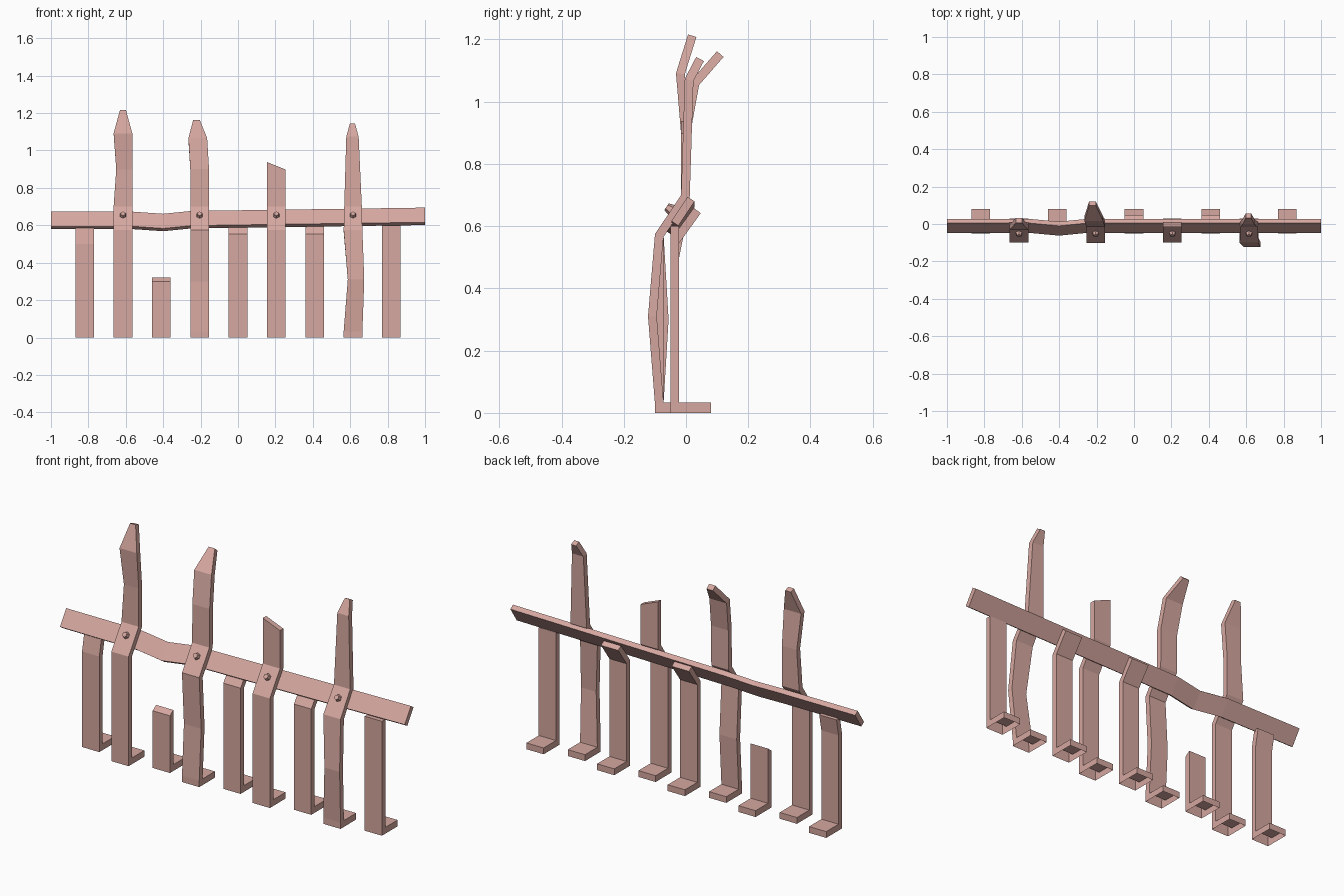
import bpy, bmesh, math
from mathutils import Vector

cube = bpy.data.objects.get("Cube")
if cube:
    bpy.data.objects.remove(cube, do_unlink=True)

mat = bpy.data.materials.new("dusty_pink")
mat.use_nodes = True
PINK = (0.67, 0.39, 0.35, 1)
mat.diffuse_color = PINK
mat.node_tree.nodes["Principled BSDF"].inputs["Base Color"].default_value = PINK

T = 0.014        # half thickness of a slat
W = 0.05         # half width of a slat
FOOT_H = 0.033
FOOT_D = 0.102
FRONT, REAR = -0.086, -0.036


def finish(name, bm):
    bmesh.ops.recalc_face_normals(bm, faces=bm.faces)
    mesh = bpy.data.meshes.new(name)
    bm.to_mesh(mesh)
    bm.free()
    mesh.materials.append(mat)
    obj = bpy.data.objects.new(name, mesh)
    bpy.context.collection.objects.link(obj)
    return obj


def slat(name, x, base_y, path, slant_x=0, slant_y=0):
    """Bent bar with a foot; path rows are (x shift, y, z, half width)."""
    rows = [(0, base_y, 0, W), (0, base_y, FOOT_H, W)] + path
    pts = [Vector((r[1], r[2])) for r in rows]
    bm = bmesh.new()
    rings = []
    for i, (dx, y, z, w) in enumerate(rows):
        a = (pts[i] - pts[max(i - 1, 0)]).normalized()
        b = (pts[min(i + 1, len(pts) - 1)] - pts[i]).normalized()
        t = (a + b).normalized()
        miter = T / max(t.dot(a if i else b), 0.5)
        last = i == len(rows) - 1
        ring = []
        for sx, sy in ((-1, -1), (1, -1), (1, 1), (-1, 1)):
            rise = (slant_x * sx + slant_y * sy) if last else 0
            ring.append(bm.verts.new((x + dx + sx * w, y + sy * t.y * miter,
                                      z - sy * t.x * miter + rise)))
        rings.append(ring)
    for i, (lo, hi) in enumerate(zip(rings, rings[1:])):
        for k in range(4):
            if i == 0 and k == 2:      # the foot opens here
                continue
            n = (k + 1) % 4
            bm.faces.new((lo[k], lo[n], hi[n], hi[k]))
    bm.faces.new(rings[-1])
    # hollow foot, open underneath
    r0, l0 = rings[0][2:]
    r1, l1 = rings[1][2:]
    back = Vector((0, FOOT_D, 0))
    br0, bl0, br1, bl1 = [bm.verts.new(v.co + back) for v in (r0, l0, r1, l1)]
    for f in ((r0, br0, br1, r1), (l0, l1, bl1, bl0), (br0, bl0, bl1, br1), (r1, br1, bl1, l1)):
        bm.faces.new(f)
    return finish(name, bm)


# Slats bolted on the front, bent back over the rail
BEND = [(0, FRONT, 0.57, W), (0, -0.002, 0.695, W)]
slat("front_slat_far_right", -0.615, FRONT, BEND + [
    (0.007, -0.002, 0.9, 0.043), (0, -0.018, 1.09, W), (0, 0.02, 1.212, 0.016)])
slat("front_slat_right", -0.205, FRONT, [(0, -0.07, 0.3, W)] + BEND + [
    (0, 0.0, 0.9, W), (-0.01, 0.029, 1.06, W), (-0.017, 0.11, 1.153, 0.018)])
slat("front_slat_left", 0.205, FRONT, BEND + [(0, -0.002, 0.918, W)], slant_x=-0.02)
slat("front_slat_far_left", 0.615, FRONT, [
    (0.016, -0.108, 0.31, 0.044), (0, FRONT, 0.57, W), (0, -0.002, 0.695, 0.047),
    (-0.003, 0.01, 1.07, 0.033), (-0.003, 0.045, 1.137, 0.014)])

# Slats behind the rail
TAB = [(0, REAR, 0.55, W), (0, 0.036, 0.65, W)]
slat("rear_slat_end_right", -0.82, REAR, [(0, REAR, 0.5, W), (0, -0.018, 0.59, W)])
slat("rear_slat_broken", -0.41, REAR, [(0, REAR, 0.31, W)], slant_y=0.01)
slat("rear_slat_middle", 0, REAR, TAB)
slat("rear_slat_left", 0.41, REAR, TAB)
slat("rear_slat_end_left", 0.82, REAR, [(0, REAR, 0.6, W)])

# Tilted rail with a dent
up = Vector((0, 0.555, 0.832))
out = Vector((0, -0.832, 0.555))
bm = bmesh.new()
prev = None
for x, y, z in ((-1, -0.010, 0.626), (-0.56, -0.010, 0.626), (-0.4, -0.025, 0.615),
                (-0.25, -0.010, 0.630), (1, -0.010, 0.648)):
    c = Vector((x, y, z))
    ring = [bm.verts.new(c + up * a * 0.047 + out * b * 0.0135)
            for a, b in ((-1, -1), (1, -1), (1, 1), (-1, 1))]
    if prev:
        for k in range(4):
            n = (k + 1) % 4
            bm.faces.new((prev[k], prev[n], ring[n], ring[k]))
    else:
        bm.faces.new(ring)
    prev = ring
bm.faces.new(prev)
finish("rail", bm)

# Hexagonal bolt heads
for i, x in enumerate((-0.615, -0.205, 0.205, 0.615)):
    bm = bmesh.new()
    bmesh.ops.create_cone(bm, cap_ends=True, segments=6, radius1=0.021, radius2=0.013, depth=0.028)
    bolt = finish("bolt_%d" % (i + 1), bm)
    bolt.location = (x, -0.051, 0.655)
    bolt.rotation_euler = out.to_track_quat('Z', 'Y').to_euler()
